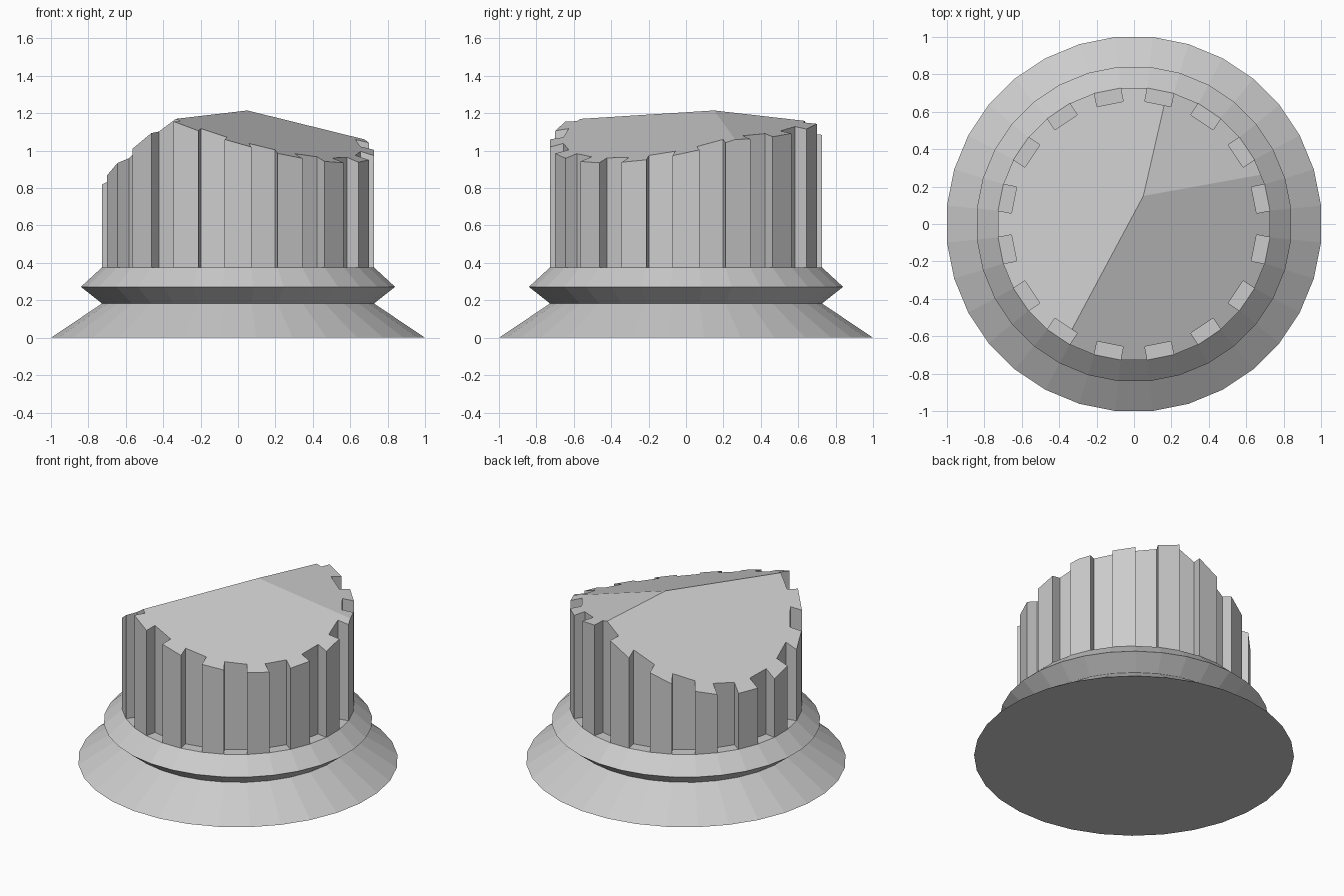
import bpy, bmesh
from math import sin, cos, pi
from mathutils import Vector

if "Cube" in bpy.data.objects:
    bpy.data.objects.remove(bpy.data.objects["Cube"])

SIDES = 32
HALF = pi / SIDES                     # half the angle of one side
PEAK = Vector((0.05, 0.15, 1.215))    # where the three top facets meet
SLOPES = [(-0.286, 0.216), (0.581, -0.248), (-0.236, -0.0605)]

grey = bpy.data.materials.new("plain grey")
grey.use_nodes = True
grey.diffuse_color = (0.6, 0.6, 0.6, 1)
grey.node_tree.nodes["Principled BSDF"].inputs["Base Color"].default_value = (0.6, 0.6, 0.6, 1)


def finish(bm, name):
    bmesh.ops.recalc_face_normals(bm, faces=bm.faces)
    mesh = bpy.data.meshes.new(name)
    bm.to_mesh(mesh)
    bm.free()
    mesh.materials.append(grey)
    ob = bpy.data.objects.new(name, mesh)
    bpy.context.collection.objects.link(ob)
    return ob


def stack(name, rings):
    """Closed solid skinned through rings of equal point count."""
    bm = bmesh.new()
    loops = [[bm.verts.new(p) for p in ring] for ring in rings]
    for low, high in zip(loops, loops[1:]):
        for i in range(len(low)):
            j = (i + 1) % len(low)
            bm.faces.new((low[i], low[j], high[j], high[i]))
    bm.faces.new(loops[0][::-1])
    bm.faces.new(loops[-1])
    return finish(bm, name)


def polygon(apothem, z):
    r = apothem / cos(HALF)
    return [(r * cos((2 * i + 1) * HALF), r * sin((2 * i + 1) * HALF), z) for i in range(SIDES)]


def gear(apothem, depth, z):
    """Every second side is pushed straight inward to make a groove."""
    r = apothem / cos(HALF)
    pts = []
    for k in range(SIDES // 2):
        mid = 4 * k * HALF
        groove = mid + 2 * HALF
        start, end, after = [Vector((r * cos(a), r * sin(a), z))
                             for a in (mid - HALF, mid + HALF, mid + 3 * HALF)]
        inward = Vector((cos(groove), sin(groove), 0)) * -depth
        pts += [start, end, end + inward, after + inward]
    return pts


# Flared foot, waist and collar
stack("flared_base", [polygon(a, z) for a, z in
                      ((1.0, 0), (0.727, 0.183), (0.84, 0.272), (0.727, 0.376))])

# Grooved grip, still with a tall flat top
grip = stack("grooved_grip", [gear(0.727, 0.073, z) for z in (0.36, 2)])

# Block with the three-facet top, used to trim the grip
bm = bmesh.new()
bmesh.ops.create_cube(bm, size=4)
bmesh.ops.translate(bm, verts=bm.verts, vec=(0, 0, 1))
for a, b in SLOPES:
    cut = bmesh.ops.bisect_plane(bm, geom=bm.verts[:] + bm.edges[:] + bm.faces[:],
                                 plane_co=PEAK, plane_no=(-a, -b, 1), clear_outer=True)
    bmesh.ops.holes_fill(bm, edges=[e for e in bm.edges if e.is_boundary], sides=0)
trimmer = finish(bm, "top_trimmer")
trimmer.hide_render = True

# Trim, bake the result and drop the helper
mod = grip.modifiers.new("trim", 'BOOLEAN')
mod.operation = 'INTERSECT'
mod.solver = 'EXACT'
mod.object = trimmer
baked = bpy.data.meshes.new_from_object(grip.evaluated_get(bpy.context.evaluated_depsgraph_get()))
grip.modifiers.clear()
grip.data = baked
bpy.data.objects.remove(trimmer)
